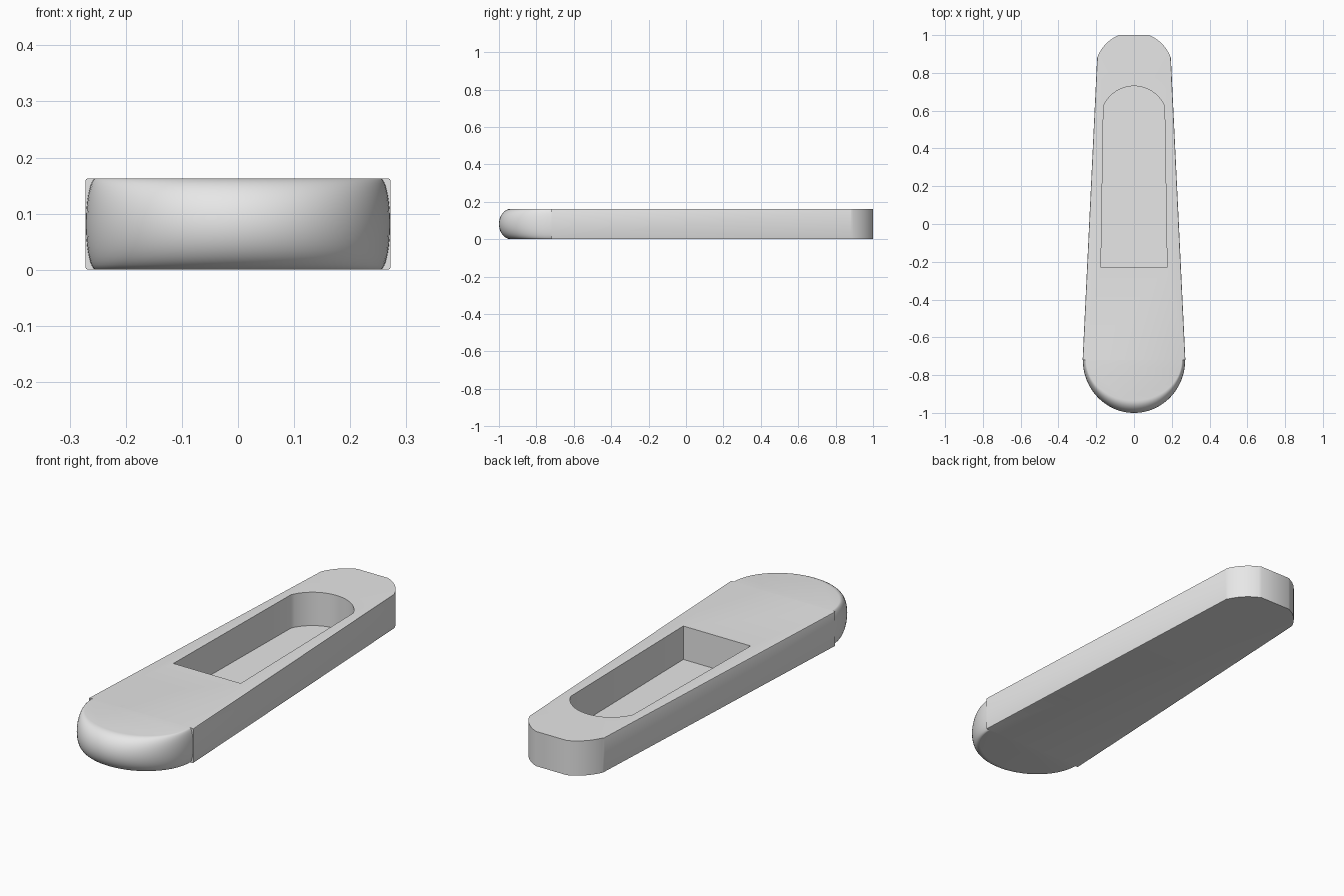
import bpy, bmesh, math

if "Cube" in bpy.data.objects:
    bpy.data.objects.remove(bpy.data.objects["Cube"])

H = 0.163          # thickness
SEAM = -0.72       # where the rounded nose meets the straight body

grey = bpy.data.materials.new("light grey")
grey.diffuse_color = (0.8, 0.8, 0.8, 1)
grey.use_nodes = True
grey.node_tree.nodes["Principled BSDF"].inputs["Base Color"].default_value = grey.diffuse_color


def arc(cy, r, a0, a1, n):
    """Points on a circle centred on (0, cy), angles in degrees."""
    angles = [math.radians(a0 + (a1 - a0) * i / n) for i in range(n + 1)]
    return [(r * math.cos(a), cy + r * math.sin(a)) for a in angles]


def make_object(name, bm):
    bmesh.ops.recalc_face_normals(bm, faces=bm.faces)
    mesh = bpy.data.meshes.new(name)
    bm.to_mesh(mesh)
    bm.free()
    mesh.materials.append(grey)
    ob = bpy.data.objects.new(name, mesh)
    bpy.context.collection.objects.link(ob)
    return ob


def prism(outline, z0, z1):
    bm = bmesh.new()
    face = bm.faces.new([bm.verts.new((x, y, z0)) for x, y in outline])
    top = bmesh.ops.extrude_face_region(bm, geom=[face])["geom"]
    verts = [g for g in top if isinstance(g, bmesh.types.BMVert)]
    bmesh.ops.translate(bm, verts=verts, vec=(0, 0, z1 - z0))
    return bm


def smooth(ob):
    bpy.ops.object.select_all(action='DESELECT')
    bpy.context.view_layer.objects.active = ob
    ob.select_set(True)
    bpy.ops.object.shade_smooth_by_angle(angle=math.radians(30))


# tapered body with a rounded, flat-tipped back end
right = [(0.272, SEAM)] + arc(0.808, 0.208, 20.3, 67.4, 12)
outline = right + [(-x, y) for x, y in reversed(right)]
bm = prism(outline, 0, H)
long_edges = [e for e in bm.edges if e.calc_length() > 1]
bmesh.ops.bevel(bm, geom=long_edges, offset=0.005, segments=2,
                profile=0.5, affect='EDGES')
body = make_object("body", bm)

# deep pocket with an arched far end
pocket_outline = [(0.175, -0.23)] + arc(0.553, 0.177, 24, 156, 24) + [(-0.175, -0.23)]
pocket = make_object("pocket_cutter", prism(pocket_outline, 0.006, H + 0.1))
pocket.hide_render = True
pocket.hide_set(True)
cut = body.modifiers.new("pocket", 'BOOLEAN')
cut.operation = 'DIFFERENCE'
cut.solver = 'EXACT'
cut.object = pocket
bpy.context.view_layer.objects.active = body
bpy.ops.object.modifier_apply(modifier=cut.name)
bpy.data.objects.remove(pocket)
smooth(body)

# bullnose front end: half ellipses stacked, inset more at the tip than the sides
bm = bmesh.new()
levels, segs = 20, 40
rings = []
for i in range(levels + 1):
    t = math.pi * (i / levels - 0.5)
    inset = 1 - math.cos(t)
    z = H / 2 * (1 + math.sin(t))
    rx, ry = 0.271 - 0.018 * inset, 0.28 - 0.065 * inset
    rings.append([bm.verts.new((rx * math.cos(a), SEAM + ry * math.sin(a), z))
                  for a in (math.pi * (1 + k / segs) for k in range(segs + 1))])
for lo, hi in zip(rings, rings[1:]):
    for k in range(segs):
        bm.faces.new((lo[k], lo[k + 1], hi[k + 1], hi[k]))
bm.faces.new(rings[0])
bm.faces.new(rings[-1])
smooth(make_object("rounded_nose", bm))
